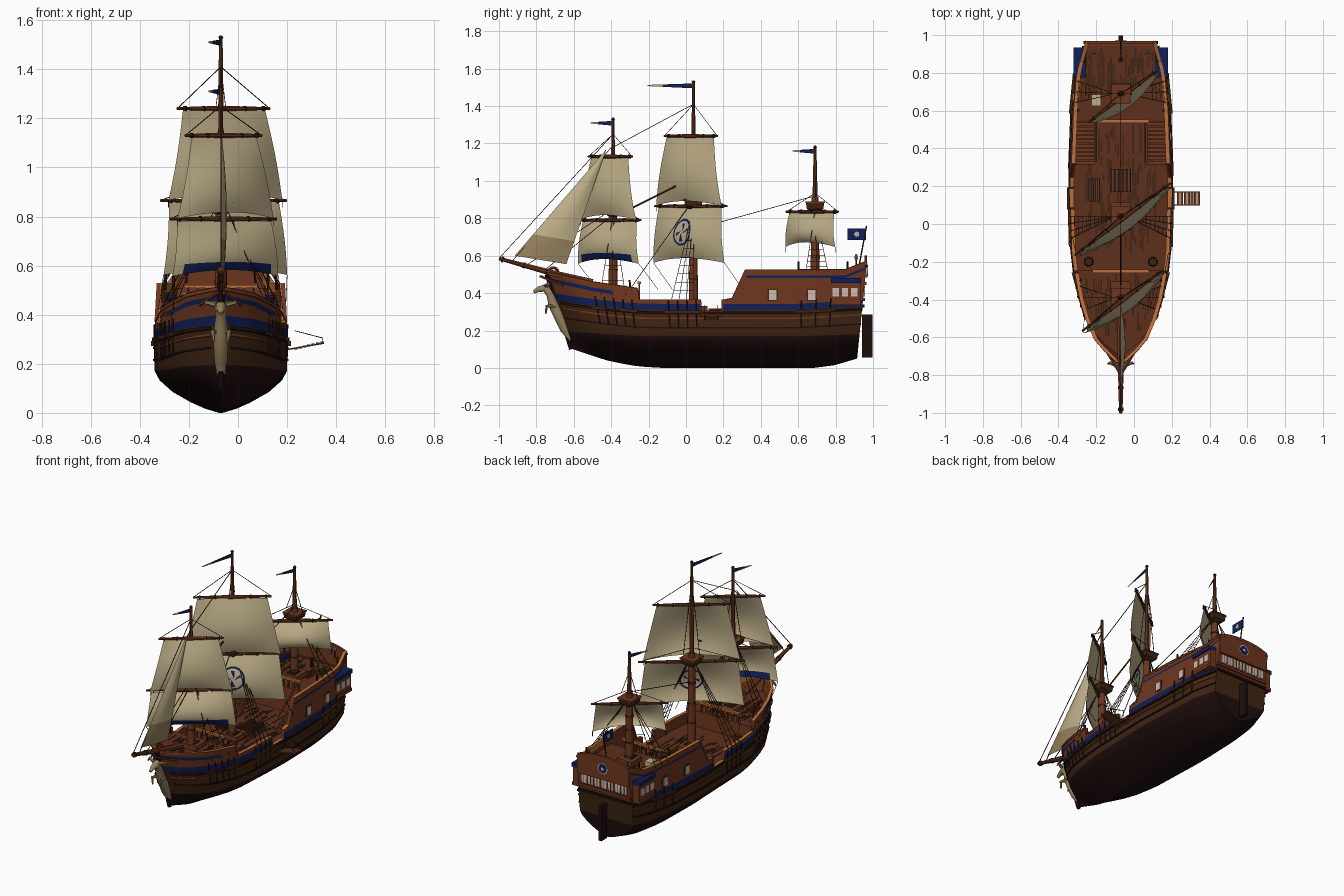
import bpy, bmesh, math, random
from mathutils import Vector as V

if "Cube" in bpy.data.objects:
    bpy.data.objects.remove(bpy.data.objects["Cube"])
random.seed(4)
C = -0.07                                   # ship centre line
COL = dict(bottom=(.014, .004, .004), brown=(.05, .018, .006), blue=(.005, .014, .095),
           wood=(.155, .037, .013), deck=(.11, .029, .012), orange=(.50, .16, .045),
           rope=(.024, .010, .006), sail=(.52, .43, .25), window=(.62, .50, .45), carving=(.30, .22, .11))
NAMES = list(COL)
MATS = []
for k, c in COL.items():
    m = bpy.data.materials.new(k + "_colour")
    m.diffuse_color = (*c, 1)
    m.use_nodes = True
    m.node_tree.nodes["Principled BSDF"].inputs["Base Color"].default_value = m.diffuse_color
    MATS.append(m)
M = {k: i for i, k in enumerate(NAMES)}


def finish(bm, name, smooth=True, normals=True):
    if normals:
        bmesh.ops.recalc_face_normals(bm, faces=bm.faces)
    me = bpy.data.meshes.new(name)
    bm.to_mesh(me)
    bm.free()
    for m in MATS:
        me.materials.append(m)
    ob = bpy.data.objects.new(name, me)
    bpy.context.collection.objects.link(ob)
    if smooth:
        bpy.context.view_layer.objects.active = ob
        ob.select_set(True)
        bpy.ops.object.shade_smooth_by_angle(angle=math.radians(40))
        ob.select_set(False)
    return ob


def face(bm, pts, mat):
    bm.faces.new([bm.verts.new(p) for p in pts]).material_index = M[mat]


def tube(bm, pts, radii, mat, n=5):
    """Swept round bar through points with one radius or one per point."""
    pts = [V(p) for p in pts]
    if not isinstance(radii, (list, tuple)):
        radii = [radii] * len(pts)
    ref = V((1, 0, 0)) if abs((pts[-1] - pts[0]).normalized().x) < .9 else V((0, 0, 1))
    rings = []
    for i, p in enumerate(pts):
        t = (pts[min(i + 1, len(pts) - 1)] - pts[max(i - 1, 0)]).normalized()
        u = ref.cross(t).normalized()
        w = t.cross(u)
        an = [2 * math.pi * (k + .5) / n for k in range(n)]
        rings.append([bm.verts.new(p + radii[i] * (u * math.cos(a) + w * math.sin(a))) for a in an])
    fs = [bm.faces.new((a[k], a[(k + 1) % n], b[(k + 1) % n], b[k]))
          for a, b in zip(rings, rings[1:]) for k in range(n)]
    fs += [bm.faces.new(rings[0]), bm.faces.new(rings[-1])]
    for f in fs:
        f.material_index = M[mat]


def box(bm, c, s, mat):
    r = bmesh.ops.create_cube(bm, size=1)
    for v in r["verts"]:
        v.co = V([c[i] + v.co[i] * s[i] for i in range(3)])
        for f in v.link_faces:
            f.material_index = M[mat]


def interp(tab, x):
    for (a, p), (b, q) in zip(tab, tab[1:]):
        if x <= b:
            return p + (q - p) * max(0, (x - a)) / (b - a) if b > a else q
    return tab[-1][1]


# Hull shape rules: plan width, keel line, section fullness, sheer and rake
PLAN = [(-.72, .008), (-.68, .07), (-.6, .145), (-.5, .19), (-.4, .22), (-.2, .257), (.3, .27), (.6, .258), (.8, .24), (.96, .195)]
KEEL = [(-.72, .10), (-.5, .04), (-.35, .014), (-.2, 0), (.7, 0), (.82, .014), (.96, .05)]
FULL = [(0, .03), (.1, .25), (.25, .47), (.5, .74), (.78, .93), (1, 1)]
TOP = [(-.72, .505), (-.5, .455), (-.265, .42), (-.26, .36), (.075, .36), (.08, .30), (.19, .30), (.195, .36), (.25, .37), (.32, .52), (.85, .52), (.96, .565)]


def lift(y):
    return .055 * max(0, (-.2 - y) / .52) ** 1.5 + .02 * max(0, (y - .6) / .36)


def hull(y, z, side=1, out=0):
    s = (y + .72) / 1.68
    zk = interp(KEEL, y)
    t = min(1, max(0, (z - zk) / (.17 + lift(y) / 2 - zk)))
    w = interp(PLAN, y) * interp(FULL, t) ** (1 + (1 - s) ** 3) * (1 - .22 * max(0, z - .32))
    yy = y + (.45 - z) * .33 * (1 - s) ** 4 - (.5 - z) * .1 * s ** 6
    return V((C + side * (w + out), yy, z))


ys = sorted({a for a, _ in TOP} | {-.7, -.65, -.6, -.55, -.45, -.4, -.33, -.15, -.05, .4, .5, .6, .7, .78, .82, .9})
ROWMAT = ["bottom"] * 5 + ["brown", "brown", "blue", "wood", "blue", "wood"]


def rows(y):
    zk, top, L = interp(KEEL, y), interp(TOP, y), lift(y)
    zs = [zk + (.17 + L / 2 - zk) * f for f, _ in FULL]
    band = .038 if y > 0 else .046
    for z in (.24 + L * .7, .311 + L * .9, .343 + L, top - band, top - .026, top):
        zs.append(max(zs[-1], min(z, top)))
    return zs


bm = bmesh.new()
grid = {sd: [[bm.verts.new(hull(y, z, sd)) for z in rows(y)] for y in ys] for sd in (-1, 1)}
for i in range(11):
    for sd in (-1, 1):
        for j in range(len(ys) - 1):
            g = grid[sd]
            f = bm.faces.new((g[j][i], g[j + 1][i], g[j + 1][i + 1], g[j][i + 1]))
            mat = ROWMAT[i] if i != 9 or ys[j] > .3 or ys[j] < -.4 else "wood"
            f.material_index = M[mat]
    for j in (0, -1):                        # stem and transom
        a, b = grid[-1][j], grid[1][j]
        m = "wood" if ROWMAT[i] == "blue" else ROWMAT[i]
        bm.faces.new((a[i], b[i], b[i + 1], a[i + 1])).material_index = M[m]
for j in range(len(ys) - 1):                 # keel strip
    bm.faces.new((grid[-1][j][0], grid[-1][j + 1][0], grid[1][j + 1][0], grid[1][j][0])).material_index = M["bottom"]
bmesh.ops.remove_doubles(bm, verts=bm.verts, dist=.0005)
finish(bm, "hull")

# Inner bulwark lining and flat rail caps
bm = bmesh.new()
for sd in (-1, 1):
    for a, b in zip(ys, ys[1:]):
        ta, tb = interp(TOP, a), interp(TOP, b)
        face(bm, [hull(a, .27, sd, -.01), hull(b, .27, sd, -.01), hull(b, tb, sd, -.01), hull(a, ta, sd, -.01)], "wood")
        up = V((0, 0, .009))
        wa, wb = (-min(.018, interp(PLAN, v)) for v in (a, b))
        face(bm, [hull(a, ta, sd, .004) + up, hull(b, tb, sd, .004) + up, hull(b, tb, sd, wb) + up, hull(a, ta, sd, wa) + up], "orange")
        if a < -.3 or a > .5:
            dn = V((0, 0, -.03))
            face(bm, [hull(a, ta, sd, wa) + up, hull(b, tb, sd, wb) + up, hull(b, tb, sd, wb) + dn, hull(a, ta, sd, wa) + dn], "orange")
finish(bm, "bulwark_lining", False)

# Rails, wales, chain plates
bm = bmesh.new()
for sd in (-1, 1):
    tube(bm, [hull(y, interp(TOP, y), sd, -.005) for y in ys], .010, "wood", 4)
    for z, m, r in ((.215, "bottom", .006), (.265, "wood", .006), (.295, "bottom", .010)):
        tube(bm, [hull(y, z + lift(y), sd, .002) for y in ys[1:]], r, m, 4)
    for y0, y1, n in ((-.5, -.3, 5), (-.1, .05, 4), (.62, .78, 3)):
        for k in range(n):
            y = y0 + (y1 - y0) * k / (n - 1)
            tube(bm, [hull(y, .21 + lift(y), sd, .005), hull(y, .36 + lift(y), sd, .010)], .004, "rope")
        tube(bm, [hull(y0 - .03, .30 + lift(y0), sd, .010), hull(y1 + .03, .30 + lift(y1), sd, .010)], .009, "brown", 4)
finish(bm, "rails_and_wales", False)

# Decks with plank streaks and bulkheads
bm = bmesh.new()
for y0, y1, z in ((-.71, -.25, .395), (-.26, .55, .292), (.545, .955, .455)):
    st = [y0] + [y for y in ys if y0 < y < y1] + [y1]
    for a, b in zip(st, st[1:]):
        face(bm, [hull(a, z, -1, -.003), hull(b, z, -1, -.003), hull(b, z, 1, -.003), hull(a, z, 1, -.003)], "deck")
    for k in range(int(180 * (y1 - y0))):
        y = random.uniform(y0 + .15, y1 - .06)
        x = C + random.randint(-14, 14) * .013
        if abs(x - C) < interp(PLAN, y - .05) - .04:
            box(bm, (x, y, z + .001), (.009, random.uniform(.03, .1), .003), "brown")
for y, z0, z1 in ((-.25, .28, .395), (.545, .28, .455)):
    w = interp(PLAN, y) - .012
    box(bm, (C, y, (z0 + z1) / 2), (2 * w, .01, z1 - z0), "wood")
    box(bm, (C, y, z1 + .06), (.30, .018, .012), "orange")
    for k in range(8):
        box(bm, (C - .133 + .038 * k, y, z1 + .03), (.01, .01, .06), "wood")
finish(bm, "decks", False)

# Deck fittings: stairs, hatches, mast steps, barrels, chest
bm = bmesh.new()
for sd in (-1, 1):
    for k in range(10):
        box(bm, (C + sd * .195, .325 + .0225 * k, .305 + .0155 * k), (.11, .018, .012), "wood")
    tube(bm, [(C + sd * .13, .33, .36), (C + sd * .13, .54, .51)], .005, "wood", 4)
    tube(bm, [(C + sd * .17, -.2, .29), (C + sd * .17, -.2, .315), (C + sd * .17, -.2, .34)], [.02, .026, .02], "brown", 10)
    for y in (.86, .6, -.3):
        tube(bm, [hull(y, .5 if y > 0 else .4, sd, -.02), hull(y, .57 if y > 0 else .47, sd, -.02)], .006, "rope", 6)
for x, w in ((C, .11), (C - .14, .06)):
    box(bm, (x, .23 if w > .1 else .18, .30), (w, .12, .025), "rope")
    for k in range(5):
        box(bm, (x + w * .19 * (k - 2), .23 if w > .1 else .18, .315), (w * .07, .12, .008), "wood")
for y, z in ((-.36, .40), (.06, .30), (.69, .46)):
    box(bm, (C, y, z + .015), (.11, .11, .03), "wood")
    box(bm, (C, y - .01, z + .033), (.06, .06, .006), "rope")
box(bm, (C - .13, .655, .475), (.05, .06, .03), "sail")
tube(bm, [(C, .87, .455), (C, .87, .50), (C, .87, .51)], [.012, .009, .014], "rope", 10)
finish(bm, "deck_fittings", False)

# Stern: arched board, windows, badge, side galleries, rudder, lanterns, ensign
bm = bmesh.new()
arch = [(C + .19 * math.cos(a), .545 + .048 * math.sin(a)) for a in [math.pi * k / 12 for k in range(13)]]
arch = [(C + .188, .45)] + arch + [(C - .188, .45)]
for y in (.953, .968):
    face(bm, [(x, y, z) for x, z in arch], "wood")
tube(bm, [(x, .961, z) for x, z in arch[1:-1]], .011, "wood", 4)
for k in range(7):
    x = C + (k - 3) * .049
    box(bm, (x, .951, .41), (.036, .010, .056), "window")
    box(bm, (x, .953, .41), (.004, .010, .058), "wood")
for z, m in ((.365, "wood"), (.452, "wood"), (.33, "bottom")):
    box(bm, (C, .947 + (z - .36) * .1, z), (.38, .02, .016), m)
for r, y, m in ((.036, .970, "window"), (.030, .972, "blue"), (.010, .974, "window")):
    tube(bm, [(C, .955, .52), (C, y, .52)], r, m, 16)
for sd in (-1, 1):
    box(bm, (C + sd * .215, .855, .405), (.052, .16, .10), "wood")
    box(bm, (C + sd * .218, .855, .346), (.058, .16, .02), "wood")
    box(bm, (C + sd * .218, .855, .468), (.066, .16, .026), "blue")
    for y in (.80, .85, .90):
        box(bm, (C + sd * .241, y, .405), (.006, .034, .044), "window")
    for y in (.465, .675):
        p = hull(y, .39, sd, .001)
        box(bm, p, (.006, .054, .066), "brown")
        box(bm, p, (.014, .040, .052), "window")
    tube(bm, [(C + sd * .14, .91, .53), (C + sd * .14, .91, .6)], .004, "rope")
    tube(bm, [(C + sd * .14, .91, z) for z in (.575, .59, .61)], [.006, .012, .004], "carving", 6)
box(bm, (C, .97, .17), (.022, .056, .23), "bottom")
tube(bm, [(C, .92, .52), (C, .965, .76)], .004, "rope")
box(bm, (C, .913, .715), (.005, .098, .06), "blue")
tube(bm, [(C - .005, .913, .715), (C + .005, .913, .715)], .016, "sail", 5)
finish(bm, "stern", False)

# Boarding platforms and gangway on the right side
bm = bmesh.new()
for sd in (-1, 1):
    box(bm, (C + sd * .265, .135, .283), (.04, .115, .02), "brown")
for k in range(7):
    box(bm, (.235 + .018 * k, .135, .262 + .004 * k), (.014, .075, .008), "wood")
for y in (.1, .17):
    tube(bm, [(.2, y, .258), (.35, y, .284)], .004, "brown", 4)
    tube(bm, [(.23, y, .262), (.23, y, .335), (.345, y, .305), (.345, y, .28)], .0025, "rope", 4)
finish(bm, "gangway", False)

# Bow: stem, bowsprit, scroll and carved figure
bm = bmesh.new()
tube(bm, [hull(-.72, z, 0) + V((0, -.008, 0)) for z in (.10, .2, .3, .4, .5)], .014, "bottom", 6)
tube(bm, [(C, -.5, .455), (C, -.7, .503), (C, -1, .585)], [.022, .018, .010], "wood", 8)
for y in (-.74, -.86, -.975):
    z = .503 + (-.7 - y) * .273
    tube(bm, [(C, y, z), (C, y - .012, z + .003)], .017, "brown", 8)
tube(bm, [(C, -.70 + .026 * math.cos(a) - .01, .51 + .026 * math.sin(a)) for a in [-.6 + .5 * k for k in range(9)]], .009, "wood", 6)
for sd in (-1, 1):
    tube(bm, [hull(-.66, .44, sd), (C + sd * .012, -.78, .49)], .007, "wood")
finish(bm, "bowsprit")
bm = bmesh.new()
tube(bm, [(C, y, z) for y, z in ((-.815, .405), (-.79, .42), (-.75, .43), (-.725, .39), (-.71, .34), (-.68, .28), (-.65, .21), (-.62, .16), (-.63, .135))],
     [.008, .015, .026, .022, .028, .030, .026, .018, .008], "carving", 10)
for sd in (-1, 1):
    tube(bm, [(C + sd * .02, -.75, .44), (C + sd * .06, -.735, .45), (C + sd * .07, -.74, .43)], [.011, .009, .003], "carving", 6)
    tube(bm, [(C + sd * .022, -.70, .33), (C + sd * .034, -.745, .33), (C + sd * .028, -.75, .29)], [.012, .010, .005], "carving", 6)
finish(bm, "figurehead")

# Masts, yards, square sails
ANG = math.radians(37)
DIR, NRM = V((math.cos(ANG), math.sin(ANG), 0)), V((math.sin(ANG), -math.cos(ANG), 0))
MASTS = {"fore": (-.39, .36, .84, 1.33), "main": (.04, .28, .88, 1.53), "mizzen": (.69, .44, .865, 1.18)}
#        mast, yard z, yard half length, sail foot z, head half, foot half
SAILS = [("fore", .79, .27, .575, .24, .27), ("fore", 1.13, .195, .81, .165, .245),
         ("main", .865, .32, .58, .28, .315), ("main", 1.24, .235, .885, .21, .29),
         ("mizzen", .835, .23, .665, .20, .22)]
for name, (y, z0, zn, zt) in MASTS.items():
    bm = bmesh.new()
    tube(bm, [(C, y, z0), (C, y, zn + .05)], [.026, .02], "wood", 10)
    tube(bm, [(C, y, zn), (C, y, zt)], [.016, .008], "wood", 8)
    tube(bm, [(C, y, zt - .008), (C, y, zt), (C, y, zt + .008)], [.006, .011, .005], "rope", 8)
    for k in range(5):
        z = z0 + .06 + (zn - z0 - .08) * k / 4
        tube(bm, [(C, y, z), (C, y, z + .010)], .0265, "brown", 10)
    tube(bm, [(C, y, zn - .03), (C, y, zn - .015), (C, y, zn + .02)], [.035, .062, .070], "brown", 4)
    tube(bm, [(C, y, zn + .016), (C, y, zn + .024)], .074, "wood", 4)
    # tapered pennant
    L = {"fore": .12, "main": .245, "mizzen": .12}[name]
    for k in range(6):
        q = [(C - .05 * t, y - L * t, zt - .022 + .002 * t, .013 * (1 - .75 * t)) for t in (k / 6, (k + 1) / 6)]
        face(bm, [(x, yy, z + s * h) for (x, yy, z, h), s in ((q[0], -1), (q[1], -1), (q[1], 1), (q[0], 1))], "blue" if k < 4 else "sail")
    finish(bm, name + "_mast")


def sail_point(s, u, v, off=0):
    m, zy, _, zf, ht, hf = s
    h = ht + (hf - ht) * v
    belly = .06 * math.sin(math.pi * min(1, v * .8)) * (1 - .75 * u * u) + .022 + off
    z = zy - .008 + (zf - zy) * v + .025 * v ** 3 * (1 - u * u) - .01 * v
    return V((C, MASTS[m][0], z)) + DIR * (u * h) + NRM * belly


rig = bmesh.new()
for idx, s in enumerate(SAILS):
    bm = bmesh.new()
    g = [[bm.verts.new(sail_point(s, -1 + i / 6, j / 10)) for i in range(13)] for j in range(11)]
    for j in range(10):
        for i in range(12):
            f = bm.faces.new((g[j][i], g[j][i + 1], g[j + 1][i + 1], g[j + 1][i]))
            f.material_index = M["blue" if idx == 0 and j > 7 and 0 < i < 11 else "sail"]
    finish(bm, f"{s[0]}_sail_{idx}")
    bm = bmesh.new()
    p = V((C, MASTS[s[0]][0], s[1])) + NRM * .018
    tube(bm, [p - DIR * s[2], p, p + DIR * s[2]], [.006, .012, .006], "wood", 8)
    for k in (-.85, -.45, .45, .85):
        tube(bm, [p + DIR * s[2] * k, p + DIR * (s[2] * k + .008)], .012, "rope", 8)
    finish(bm, f"{s[0]}_yard_{idx}")
    zup = 1.25 if idx == 1 else s[1] + (.17 if s[1] > 1.1 else .1)
    for e in (-1, 1):                        # lifts and sheets
        tube(rig, [p + DIR * s[2] * e, (C, MASTS[s[0]][0], zup)], .002, "rope", 4)
        foot = sail_point(s, e, 1)
        end = hull(foot.y + .1, .42, e) if s[3] < .6 else foot - V((0, 0, .03))
        tube(rig, [foot, end], .0016, "rope", 4)

# Painted ring badge on the lower main sail, both faces
bm = bmesh.new()
for off in (.004, -.004):
    q = lambda r, a: sail_point(SAILS[2], r * math.cos(a) / .29, .46 + r * math.sin(a) / .28, off)
    for k in range(24):
        a, b = math.tau * k / 24, math.tau * (k + 1) / 24
        face(bm, [q(.062, a), q(.073, a), q(.073, b), q(.062, b)], "blue")
    for a, w in ((-1.57, .25), (-.4, .15), (1.57, .3), (2.9, .2)):
        face(bm, [q(.008, a + 1.5), q(.05, a - w), q(.05, a + w)], "blue")
finish(bm, "sail_badge", False, False)

# Triangular head sail
bm = bmesh.new()
A, B, D = V((C, -.425, 1.17)), V((C, -.915, .60)), V((C + .008, -.64, .555))
g = []
for j in range(11):
    t = j / 10
    a, b = A.lerp(B, t), A.lerp(D, t)
    g.append([bm.verts.new(a.lerp(b, i / 6) + V((.022 * math.sin(math.pi * i / 6) * math.sin(math.pi * t * .85), 0, 0))) for i in range(7)])
for j in range(10):
    for i in range(6):
        bm.faces.new((g[j][i], g[j][i + 1], g[j + 1][i + 1], g[j + 1][i])).material_index = M["carving" if j > 7 else "sail"]
bmesh.ops.remove_doubles(bm, verts=bm.verts, dist=.0005)
finish(bm, "head_sail")

# Standing rigging: stays, then shrouds with rungs
for a, b, c, d in ((.04, 1.41, -.39, 1.18), (-.39, 1.25, -1, .585), (-.39, 1.19, -.93, .57), (-.39, .85, -.86, .545),
                   (.69, .92, .04, .74), (-.39, .82, -.76, .52), (.04, .9, -.3, .42)):
    tube(rig, [(C, a, b), (C, c, d)], .0025, "rope", 4)
tube(rig, [(C, -.32, .84), (C, -.04, .98)], .005, "brown", 5)
for name, y0, y1, n in (("fore", -.47, -.33, 3), ("main", -.08, .04, 4), ("mizzen", .64, .76, 3)):
    my, _, zn, zt = MASTS[name]
    for sd in (-1, 1):
        hd = V((C + sd * .03, my, zn - .02))
        base = [hull(y0 + (y1 - y0) * k / (n - 1), .37 + (.14 if name == "mizzen" else lift(y0)), sd, .008) for k in range(n)]
        for p in base:
            tube(rig, [p, hd], .002, "rope", 4)
        for k in range(1, 10 if name == "main" else 5):
            tube(rig, [base[0].lerp(hd, k / 11), base[-1].lerp(hd, k / 11)], .0015, "rope", 4)
        tube(rig, [(C + sd * .06, my, zn + .03), (C, my, zt - .12)], .002, "rope", 4)
finish(rig, "rigging", False)
